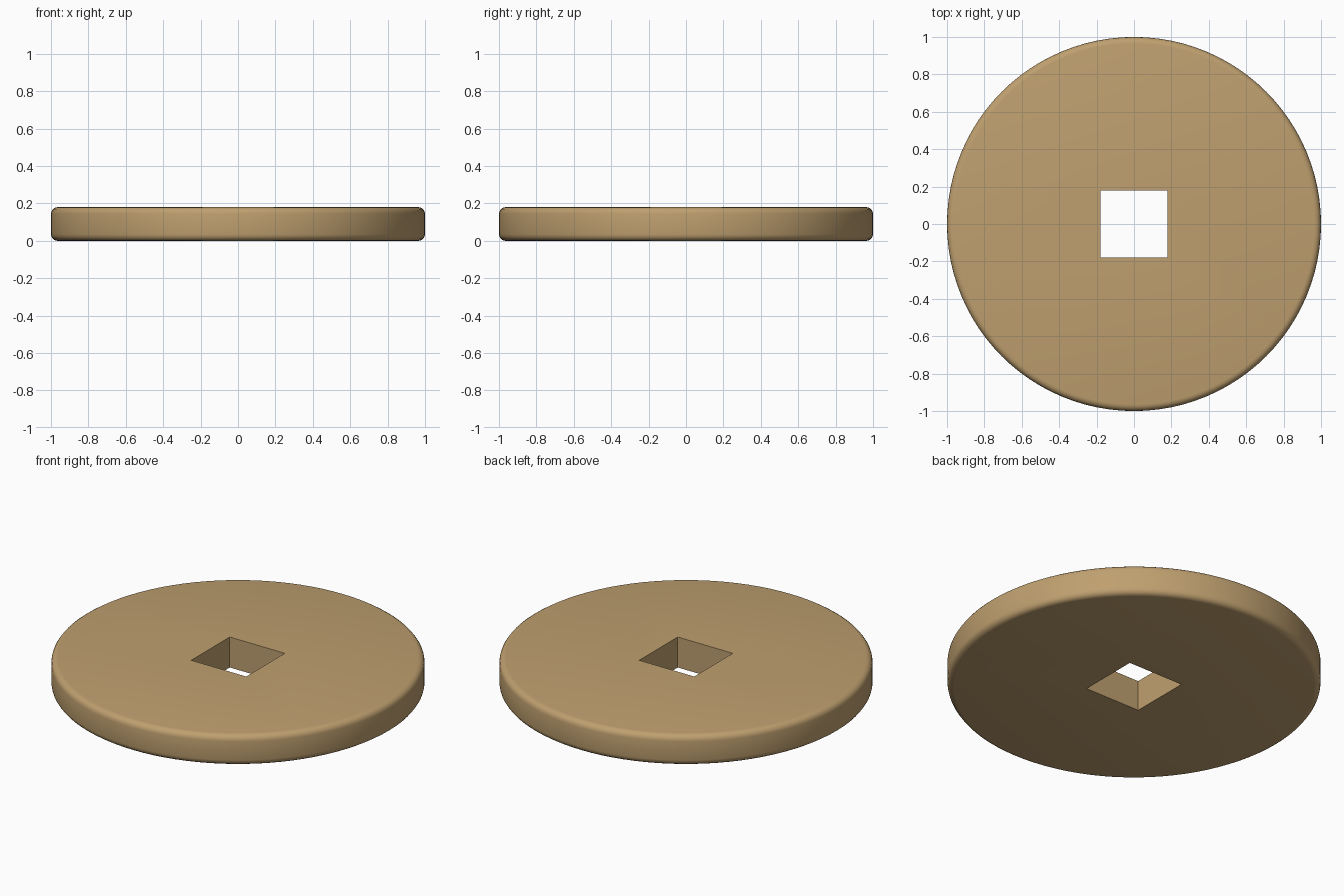
import bpy
import math

if "Cube" in bpy.data.objects:
    bpy.data.objects.remove(bpy.data.objects["Cube"])

THICK = 0.18
HOLE = 0.36

# Round disc
bpy.ops.mesh.primitive_cylinder_add(vertices=96, radius=1.0, depth=THICK,
                                    location=(0, 0, THICK / 2))
disc = bpy.context.object
disc.name = "coin_disc"

# Square cutter for the centre hole
bpy.ops.mesh.primitive_cube_add(size=1, location=(0, 0, THICK / 2))
cutter = bpy.context.object
cutter.name = "square_hole_cutter"
cutter.scale = (HOLE, HOLE, THICK * 3)
cutter.hide_render = True
bpy.context.view_layer.update()

# Rounded outer rim first, then the crisp square hole
rim = disc.modifiers.new("rounded_rim", 'BEVEL')
rim.width = 0.035
rim.segments = 4
rim.limit_method = 'ANGLE'
rim.angle_limit = math.radians(40)
cut = disc.modifiers.new("square_hole", 'BOOLEAN')
cut.operation = 'DIFFERENCE'
cut.solver = 'EXACT'
cut.object = cutter

bpy.ops.object.select_all(action='DESELECT')
disc.select_set(True)
bpy.context.view_layer.objects.active = disc
for name in ("rounded_rim", "square_hole"):
    bpy.ops.object.modifier_apply(modifier=name)
bpy.data.objects.remove(cutter, do_unlink=True)
bpy.ops.object.shade_smooth_by_angle(angle=math.radians(35))

# Aged bronze colour
bronze = bpy.data.materials.new("aged_bronze")
bronze.diffuse_color = (0.52, 0.35, 0.16, 1)
bronze.use_nodes = True
bronze.node_tree.nodes["Principled BSDF"].inputs["Base Color"].default_value = bronze.diffuse_color
disc.data.materials.clear()
disc.data.materials.append(bronze)
